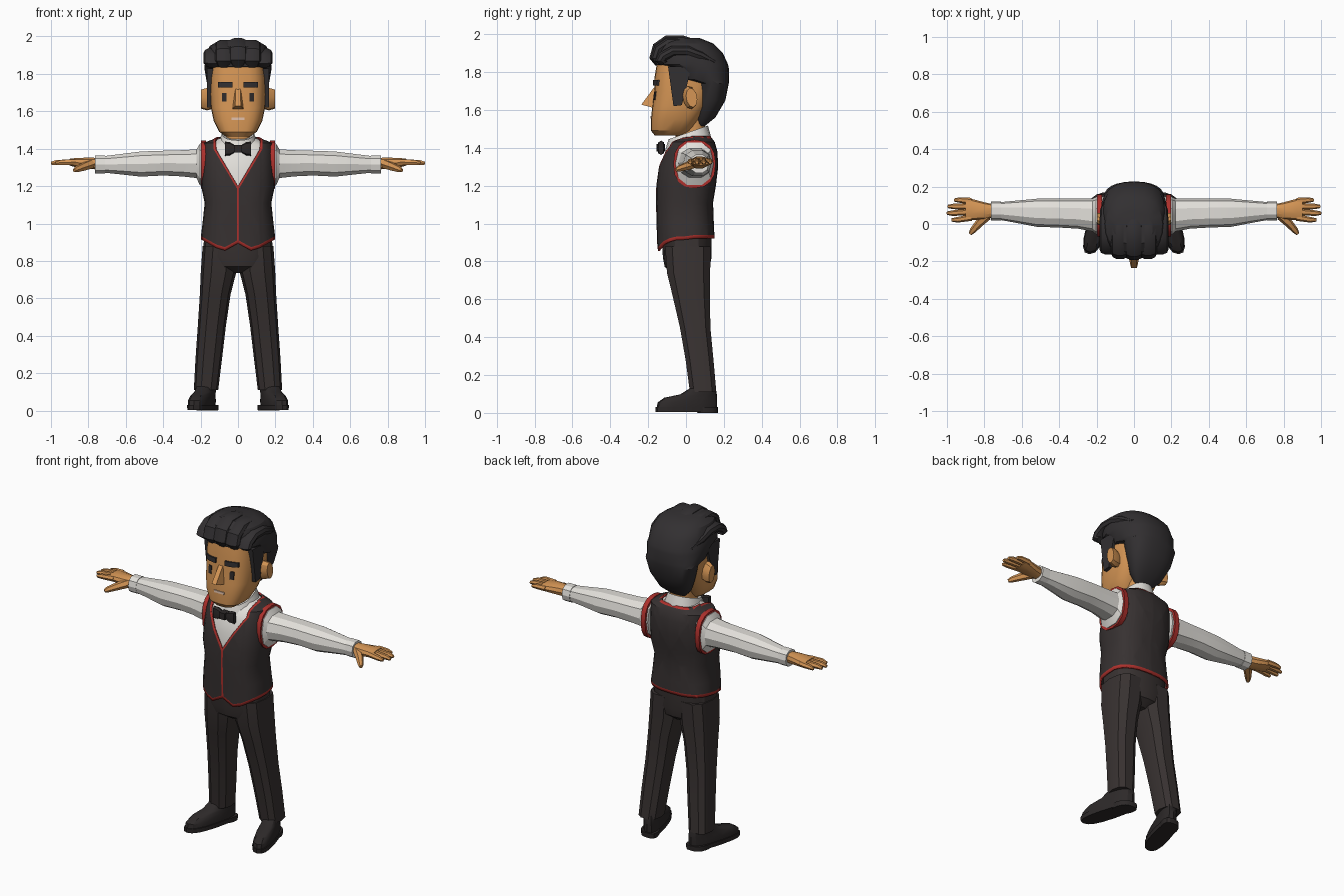
import bpy, bmesh, math
from mathutils import Vector

if "Cube" in bpy.data.objects:
    bpy.data.objects.remove(bpy.data.objects["Cube"])


def material(name, rgb):
    m = bpy.data.materials.new(name)
    m.use_nodes = True
    m.diffuse_color = (*rgb, 1)
    m.node_tree.nodes["Principled BSDF"].inputs["Base Color"].default_value = (*rgb, 1)
    return m


SKIN = material("tan skin", (0.66, 0.30, 0.09))
HAIR = material("black hair", (0.032, 0.029, 0.031))
SHIRT = material("white cloth", (0.76, 0.74, 0.70))
VEST = material("charcoal vest", (0.038, 0.031, 0.031))
TROUSER = material("charcoal trousers", (0.040, 0.032, 0.031))
SHOE = material("black leather", (0.026, 0.022, 0.022))
RED = material("red trim", (0.42, 0.03, 0.025))
LIP = material("pale lips", (0.72, 0.50, 0.38))


def finish(name, bm, mats, angle=28):
    bmesh.ops.recalc_face_normals(bm, faces=bm.faces)
    me = bpy.data.meshes.new(name)
    bm.to_mesh(me)
    bm.free()
    for m in mats:
        me.materials.append(m)
    me.shade_smooth()
    me.set_sharp_from_angle(angle=math.radians(angle))
    ob = bpy.data.objects.new(name, me)
    bpy.context.collection.objects.link(ob)
    return ob


def skin_rings(rings, caps=True):
    bm = bmesh.new()
    vs = [[bm.verts.new(p) for p in r] for r in rings]
    n = len(vs[0])
    for a, b in zip(vs, vs[1:]):
        for i in range(n):
            j = (i + 1) % n
            bm.faces.new((a[i], a[j], b[j], b[i]))
    if caps:
        bm.faces.new(vs[0])
        bm.faces.new(vs[-1])
    return bm


def loft(name, rings, mat, angle=28):
    return finish(name, skin_rings(rings), [mat], angle)


def hull(name, pts, mat):
    bm = bmesh.new()
    for p in pts:
        bm.verts.new(p)
    bmesh.ops.convex_hull(bm, input=bm.verts)
    return finish(name, bm, [mat])


def ring(c, u, v, n=10, p=2.4):
    c, u, v = Vector(c), Vector(u), Vector(v)
    out = []
    for i in range(n):
        a = 2 * math.pi * i / n
        ca, sa = math.cos(a), math.sin(a)
        out.append(c + u * math.copysign(abs(ca) ** (2 / p), ca)
                   + v * math.copysign(abs(sa) ** (2 / p), sa))
    return out


def level(z, hw, yf, yb, n=24, p=2.6, x=0):
    # horizontal ring from its half width, front and back
    return ring((x, (yf + yb) / 2, z), (hw, 0, 0), (0, (yb - yf) / 2, 0), n, p)


def upright(s, x, cy, cz, ry, rz, n=10):
    # ring across the arm
    return ring((s * x, cy, cz), (0, ry, 0), (0, 0, rz), n)


def tube(name, pts, radii, mat, n=6):
    pts = [Vector(p) for p in pts]
    rings = []
    for i, p in enumerate(pts):
        d = pts[min(i + 1, len(pts) - 1)] - pts[max(i - 1, 0)]
        u = d.cross(Vector((0, 0, 1))).normalized()
        rings.append(ring(p, u * radii[i], u.cross(d).normalized() * radii[i], n, 2))
    return loft(name, rings, mat, 40)


# head
HEAD = [(1.465, .065, -.165, .0), (1.49, .10, -.185, .03), (1.55, .13, -.185, .07),
        (1.62, .145, -.178, .12), (1.70, .15, -.168, .15), (1.78, .15, -.165, .16),
        (1.87, .14, -.15, .15)]
loft("head", [level(*r, p=3) for r in HEAD], SKIN)
loft("neck", [level(1.38, .07, -.05, .10), level(1.56, .07, -.06, .10)], SKIN)
hull("nose", [(s * x, y, z) for s in (1, -1) for x, y, z in
              ((.013, -.15, 1.735), (.036, -.15, 1.605), (.015, -.236, 1.628), (.014, -.175, 1.71))], SKIN)


def face_y(x, z):
    for a, b in zip(HEAD, HEAD[1:]):
        if a[0] <= z <= b[0]:
            t = (z - a[0]) / (b[0] - a[0])
            hw, yf, yb = (a[i] + (b[i] - a[i]) * t for i in (1, 2, 3))
            return (yf + yb) / 2 - (yb - yf) / 2 * (1 - abs(x / hw) ** 3) ** (1 / 3)


def face_plate(name, x0, x1, z0, z1, mat, out=.006):
    xs = [x0 + (x1 - x0) * i / 3 for i in range(4)]
    hull(name, [(x, face_y(x, z) - o, z) for x in xs for z in (z0, z1) for o in (out, -.003)], mat)


face_plate("mouth", -.034, .034, 1.554, 1.567, LIP, .004)

# hair cap, then the swept locks on top of it
loft("hair_cap", [level(*r, p=2.4) for r in (
    (1.515, .055, .06, .10), (1.56, .10, .05, .155), (1.65, .14, .05, .208),
    (1.74, .163, .045, .226), (1.76, .168, -.05, .228), (1.82, .178, -.10, .226),
    (1.84, .178, -.165, .222), (1.90, .176, -.17, .195), (1.95, .15, -.15, .145),
    (1.98, .10, -.11, .07))], HAIR)
SWEEP = [(-.145, 1.845), (-.165, 1.875), (-.15, 1.93), (-.10, 1.965),
         (-.02, 1.965), (.08, 1.935), (.15, 1.86)]
for i, (x, drop, back) in enumerate(((-.138, .055, .03), (-.075, .012, .006), (0, 0, 0),
                                     (.075, .012, .006), (.138, .055, .03))):
    rings = []
    for k, (y, z) in enumerate(SWEEP):
        a = Vector((0, *SWEEP[max(k - 1, 0)]))
        b = Vector((0, *SWEEP[min(k + 1, len(SWEEP) - 1)]))
        nor = Vector((1, 0, 0)).cross(b - a).normalized()
        f = (.7, 1, 1, 1, 1, .9, .5)[k]
        zz = z - drop * min(1, max(0, (z - 1.845) / .1))
        rings.append(ring((x * (.9 if k == len(SWEEP) - 1 else 1), y + back * (y < 0), zz),
                          (.047 * f, 0, 0), nor * .03 * f, 10, 2.2))
    loft("hair_lock_%d" % (i + 1), rings, HAIR, 35)

# vest with cut neckline, front seam and coloured edges


def hem(x, y):
    return .85 + abs(abs(x) - .08) * .55 if y < 0 else .922


BODY = [(1.0, .19, -.156, .147), (1.11, .178, -.158, .143), (1.2, .197, -.157, .158),
        (1.3, .193, -.146, .17), (1.38, .19, -.122, .166), (1.43, .186, -.092, .152),
        (1.45, .135, -.065, .137), (1.462, .115, -.055, .127)]
hems = []
for lift in (0, .018):
    r = level(0, .198, -.152, .15)
    for p in r:
        p.z = hem(p.x, p.y) + lift
    hems.append(r)
bm = skin_rings(hems + [level(*r) for r in BODY], caps=False)
SLOPE, NECK, BAND = 1.68, 1.20, 1.178
cuts = [((0, .03, 0), (0, 1, 0))]
for s in (1, -1):
    cuts += [((0, 0, z), (-SLOPE * s, 0, 1)) for z in (NECK, BAND)]
    cuts += [((s * x, 0, 0), (1, 0, 0)) for x in (.006, .12, .132)]
for co, no in cuts:
    bmesh.ops.bisect_plane(bm, geom=bm.verts[:] + bm.edges[:] + bm.faces[:],
                           plane_co=co, plane_no=no, dist=1e-5)
opening = []
for f in bm.faces:
    c = f.calc_center_median()
    ax = abs(c.x)
    front = c.y < .03
    if front and ax < .12 and c.z > NECK + SLOPE * ax:
        opening.append(f)
    trim = (front and ax < .132 and c.z > BAND + SLOPE * ax
            or c.y < 0 and ax < .006 and c.z < NECK
            or c.z < hem(c.x, c.y) + .017 or c.z > 1.455)
    f.material_index = int(trim)
bmesh.ops.delete(bm, geom=opening, context="FACES")
vest = finish("vest", bm, [VEST, RED])
mod = vest.modifiers.new("thickness", "SOLIDIFY")
mod.thickness = .01
mod.offset = -1

# shirt front, collar and bow tie
loft("shirt_body", [level(z - .007, hw - .012, yf + .012, yb - .012)
                    for z, hw, yf, yb in BODY[1:]], SHIRT)
collar = []
for z, slope, hw, yf, yb in ((1.41, .27, .112, -.112, .135), (1.477, .35, .086, -.092, .116),
                             (1.47, .35, .074, -.08, .104)):
    r = level(z, hw, yf, yb, 16, 2.2)
    for p in r:
        p.z += slope * p.y
    collar.append(r)
loft("shirt_collar", collar, SHIRT)
hull("bow_tie_knot", [(x, y, z) for x in (-.018, .018) for y in (-.155, -.11)
                      for z in (1.38, 1.42)], SHOE)

# hips
loft("hips", [level(.735, .05, -.06, .08, 16), level(.77, .15, -.112, .125, 16),
              level(.82, .187, -.122, .135, 16), level(.96, .18, -.13, .135, 16)], TROUSER)

for s, side in ((1, "left_"), (-1, "right_")):
    # face details
    face_plate(side + "eye", s * .062, s * .086, 1.652, 1.698, SHOE, .004)
    face_plate(side + "eyebrow", s * .03, s * .108, 1.728, 1.757, HAIR, .009)
    loft(side + "ear", [ring((s * x, y, 1.665), (0, ry, -.01), (0, 0, rz), 10, 2)
                        for x, y, ry, rz in ((.13, .015, .03, .05), (.165, .02, .038, .06),
                                             (.198, .03, .03, .05))], SKIN)
    hull(side + "sideburn", [(s * x, y, z) for x in (.12, .166) for y, z in
                             ((-.095, 1.83), (-.078, 1.72), (-.066, 1.62), (-.022, 1.625),
                              (-.015, 1.73), (.03, 1.83))], HAIR)
    loft(side + "bow_wing", [ring((s * x, -.132, 1.4), (0, d, 0), (0, 0, h), 8, 3)
                             for x, d, h in ((.008, .012, .014), (.045, .02, .036),
                                             (.07, .014, .038))], SHOE)
    # sleeve with armhole trim and cuff
    loft(side + "armhole_trim", [upright(s, x, .045, 1.315, .112, .128, 16)
                                 for x in (.17, .199)], RED)
    loft(side + "sleeve", [upright(s, *r) for r in (
        (.16, .045, 1.315, .101, .117), (.203, .045, 1.315, .101, .117),
        (.222, .048, 1.32, .088, .08), (.30, .055, 1.322, .080, .073),
        (.40, .058, 1.323, .077, .069), (.52, .06, 1.318, .075, .070),
        (.64, .066, 1.317, .058, .055), (.735, .07, 1.316, .045, .044))], SHIRT)
    loft(side + "cuff", [upright(s, x, .07, 1.316, .05, .05) for x in (.712, .764)], SHIRT)
    # hand
    loft(side + "palm", [upright(s, *r) for r in (
        (.74, .07, 1.32, .033, .032), (.80, .07, 1.322, .046, .032),
        (.87, .078, 1.326, .057, .025), (.90, .08, 1.328, .055, .019))], SKIN)
    for name, y0, y1, tip in (("index", .035, .022, .975), ("middle", .066, .058, 1.0),
                              ("ring", .095, .094, .995), ("little", .122, .128, .96)):
        tube(side + name + "_finger", [(s * .87, y0, 1.328), (s * (tip - .03), y1, 1.327),
                                       (s * tip, y1, 1.322)], (.018, .015, .009), SKIN)
    tube(side + "thumb", [(s * .785, .045, 1.318), (s * .83, .002, 1.302),
                          (s * .862, -.035, 1.29), (s * .875, -.052, 1.283)],
         (.026, .022, .017, .01), SKIN)
    # trouser leg
    loft(side + "trouser_leg", [level(z, hw, yf, yb, 10, 2.6, s * x) for z, x, hw, yf, yb in (
        (.11, .171, .065, .018, .163), (.28, .156, .071, -.005, .148),
        (.45, .140, .075, -.035, .132), (.62, .122, .082, -.075, .130),
        (.74, .104, .095, -.105, .132), (.88, .095, .094, -.115, .135))], TROUSER)

    # shoe, splayed outwards toward the toe
    def splay(r):
        for p in r:
            p.x -= s * (p.y - .09) * .27
        return r

    def shoe_part(name, rows):
        loft(side + name, [splay(level(*r, 16, 2.6, s * .17)) for r in rows], SHOE)

    shoe_part("shoe_sole", ((.004, .057, -.16, .165), (.03, .058, -.162, .168)))
    shoe_part("shoe_heel", ((0, .054, .06, .168), (.03, .056, .05, .17)))
    shoe_part("shoe_upper", ((.028, .053, -.155, .163), (.055, .054, -.15, .165),
                             (.08, .05, -.115, .165), (.098, .048, -.03, .163),
                             (.13, .046, .02, .155)))
